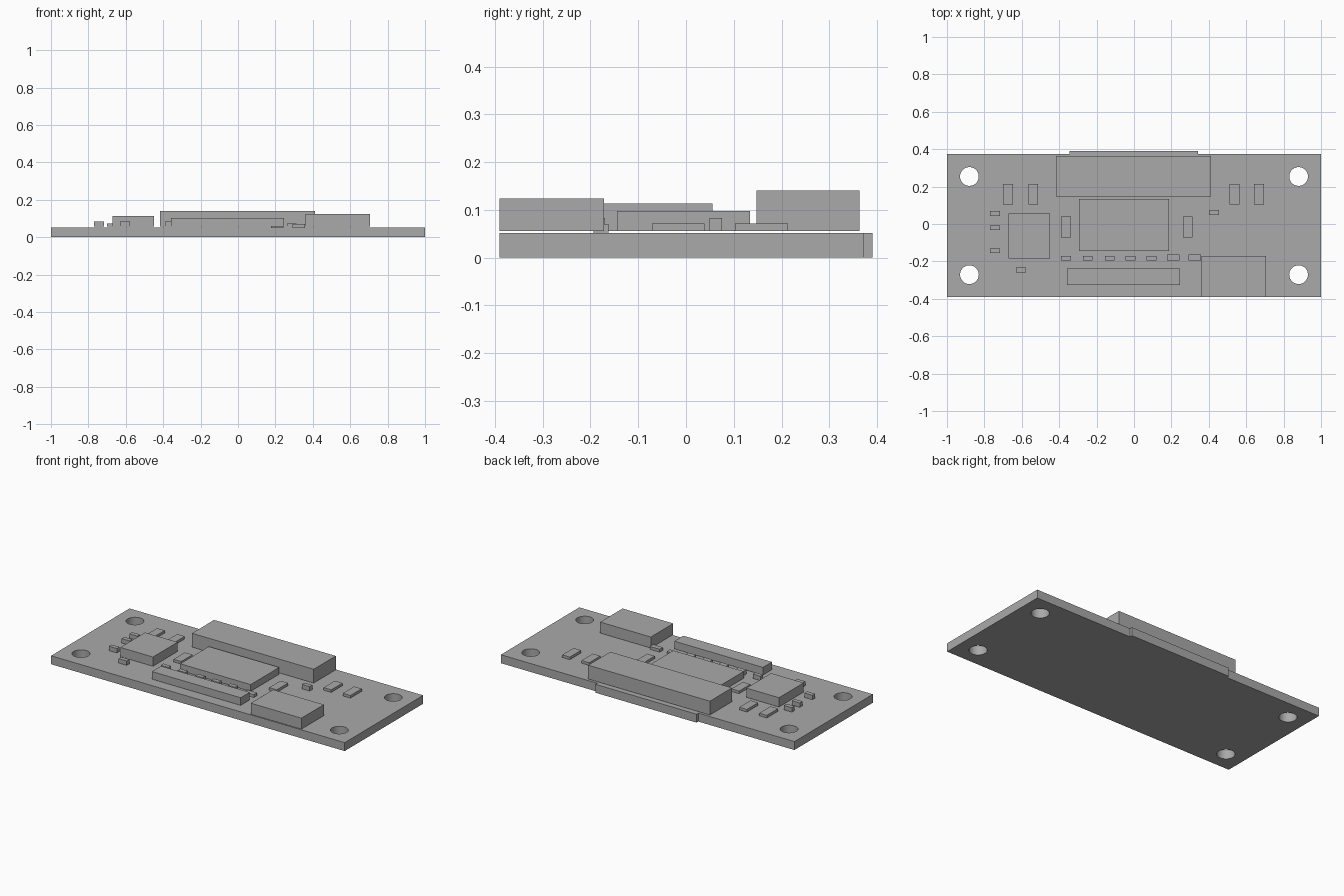
import bpy
import bmesh

old = bpy.data.objects.get("Cube")
if old:
    bpy.data.objects.remove(old, do_unlink=True)

grey = bpy.data.materials.new("plain_grey")
grey.use_nodes = True
GREY = (0.4, 0.4, 0.4, 1)
grey.diffuse_color = GREY
grey.node_tree.nodes["Principled BSDF"].inputs["Base Color"].default_value = GREY

BOARD_TOP = 0.052
SEAT = 0.056  # underside of the mounted parts


def add_object(name, bm):
    mesh = bpy.data.meshes.new(name)
    bm.to_mesh(mesh)
    bm.free()
    mesh.materials.append(grey)
    obj = bpy.data.objects.new(name, mesh)
    bpy.context.collection.objects.link(obj)
    return obj


def box(name, x0, x1, y0, y1, top, bottom=SEAT):
    bm = bmesh.new()
    bmesh.ops.create_cube(bm, size=1)
    for v in bm.verts:
        v.co.x = x1 if v.co.x > 0 else x0
        v.co.y = y1 if v.co.y > 0 else y0
        v.co.z = top if v.co.z > 0 else bottom
    return add_object(name, bm)


def centred(name, x, y, width, depth, top, bottom=SEAT):
    return box(name, x - width / 2, x + width / 2, y - depth / 2, y + depth / 2, top, bottom)


# Board outline with the shallow tab along the back edge
FRONT, BACK, TAB = -0.39, 0.373, 0.39
outline = [(-1, FRONT), (1, FRONT), (1, BACK), (0.343, BACK), (0.343, TAB),
           (-0.345, TAB), (-0.345, BACK), (-1, BACK)]
bm = bmesh.new()
face = bm.faces.new([bm.verts.new((x, y, 0)) for x, y in outline])
ext = bmesh.ops.extrude_face_region(bm, geom=[face])
for v in ext["geom"]:
    if isinstance(v, bmesh.types.BMVert):
        v.co.z = BOARD_TOP
bmesh.ops.recalc_face_normals(bm, faces=bm.faces)
board = add_object("circuit_board", bm)

# Four corner mounting holes
bm = bmesh.new()
for x in (-0.88, 0.88):
    for y in (-0.271, 0.254):
        ret = bmesh.ops.create_cone(bm, cap_ends=True, segments=48,
                                    radius1=0.05, radius2=0.05, depth=0.4)
        bmesh.ops.translate(bm, verts=ret["verts"], vec=(x, y, 0))
drill = add_object("hole_cutter", bm)
drill.hide_render = True
drill.hide_set(True)
cut = board.modifiers.new("mounting_holes", "BOOLEAN")
cut.operation = "DIFFERENCE"
cut.solver = "EXACT"
cut.object = drill
bpy.context.view_layer.objects.active = board
bpy.ops.object.modifier_apply(modifier=cut.name)
bpy.data.objects.remove(drill, do_unlink=True)
board.select_set(True)
bpy.ops.object.shade_smooth_by_angle()

# Large parts
box("rear_connector", -0.417, 0.412, 0.148, 0.363, 0.141)
box("front_socket", 0.36, 0.705, FRONT, -0.172, 0.124)
box("main_chip", -0.293, 0.187, -0.144, 0.134, 0.098)
box("side_chip", -0.672, -0.45, -0.185, 0.055, 0.113)
box("front_header", -0.357, 0.247, -0.327, -0.239, 0.103)

# Tall-footprint capacitors
for x in (-0.674, -0.538, 0.537, 0.668):
    centred("rear_capacitor", x, 0.158, 0.052, 0.11, 0.072)
for x in (-0.363, 0.288):
    centred("middle_capacitor", x, -0.016, 0.052, 0.11, 0.072)

# Small resistors
for x in (-0.363, -0.248, -0.13, -0.019, 0.094):
    centred("row_resistor", x, -0.183, 0.052, 0.026, 0.083)
for y in (0.057, -0.02, -0.143):
    centred("side_resistor", -0.743, y, 0.054, 0.026, 0.083)
centred("front_resistor", -0.604, -0.246, 0.054, 0.026, 0.083)
centred("right_resistor", 0.427, 0.062, 0.054, 0.026, 0.083)

# Two wider, lower parts beside the row
for x in (0.21, 0.326):
    centred("indicator", x, -0.178, 0.067, 0.032, 0.07, BOARD_TOP)
